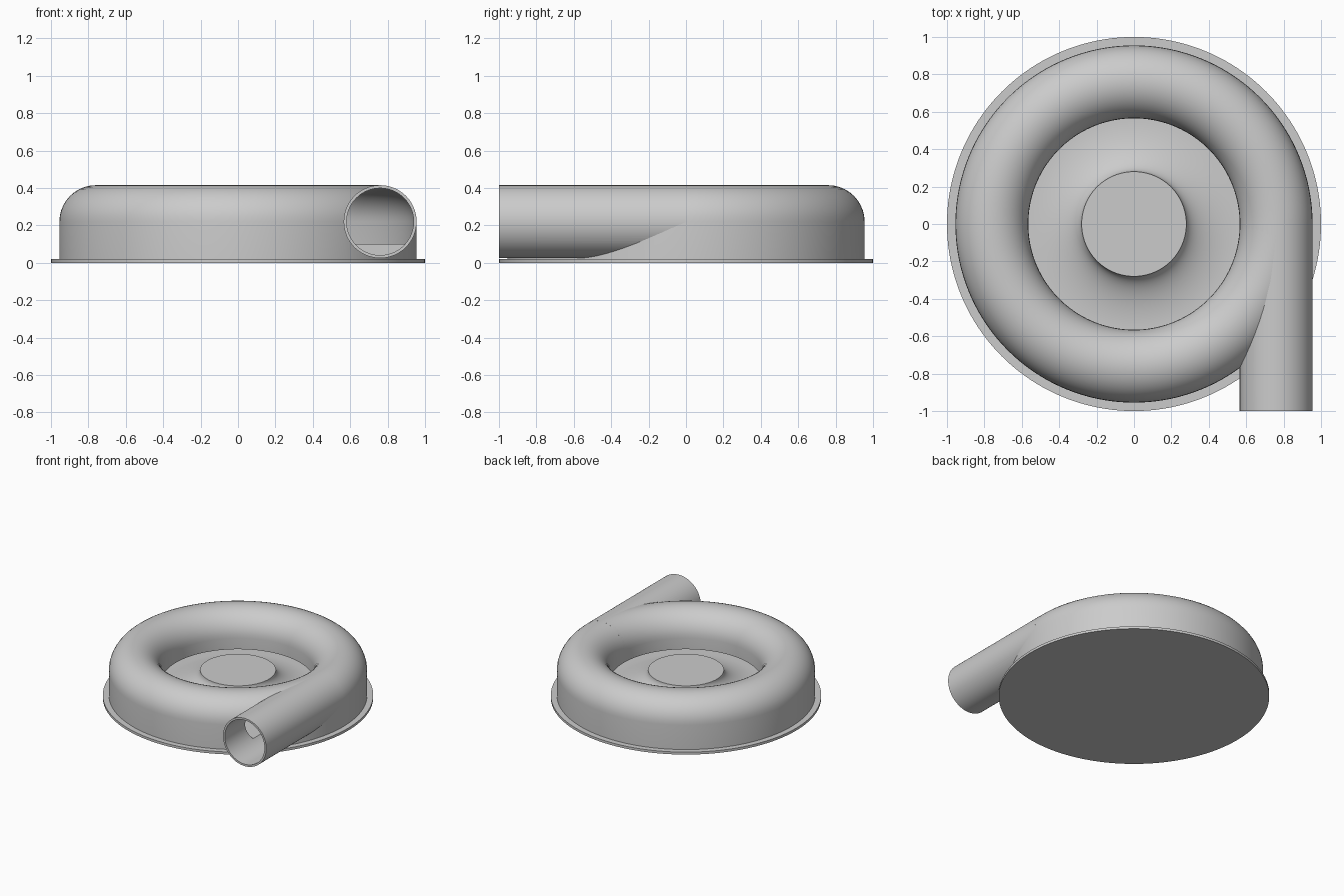
import bpy, bmesh
from math import pi, sin, cos, radians
from mathutils import Matrix

old = bpy.data.objects.get("Cube")
if old:
    bpy.data.objects.remove(old, do_unlink=True)

TUBE_R, TUBE_Z = 0.76, 0.22      # centre of the spiral tube section
OUTER, INNER = 0.195, 0.18       # tube radii
FLOOR, LIP = 0.1, 0.13
STEPS, SEGMENTS = 20, 160

grey = bpy.data.materials.new("light_grey")
grey.use_nodes = True
grey.diffuse_color = (0.6, 0.6, 0.6, 1)
grey.node_tree.nodes["Principled BSDF"].inputs["Base Color"].default_value = grey.diffuse_color


def finish(name, bm):
    bmesh.ops.remove_doubles(bm, verts=bm.verts, dist=1e-5)
    bmesh.ops.recalc_face_normals(bm, faces=bm.faces)
    mesh = bpy.data.meshes.new(name)
    bm.to_mesh(mesh)
    bm.free()
    mesh.materials.append(grey)
    obj = bpy.data.objects.new(name, mesh)
    bpy.context.collection.objects.link(obj)
    return obj


def revolve(name, profile, closed=False):
    bm = bmesh.new()
    verts = [bm.verts.new((r, 0, z)) for r, z in profile]
    pairs = list(zip(verts, verts[1:]))
    if closed:
        pairs.append((verts[-1], verts[0]))
    edges = [bm.edges.new(p) for p in pairs]
    bmesh.ops.spin(bm, geom=verts + edges, axis=(0, 0, 1), cent=(0, 0, 0),
                   angle=2 * pi, steps=SEGMENTS, use_merge=False)
    return finish(name, bm)


def cylinder(name, radius, y0, y1):
    bm = bmesh.new()
    bmesh.ops.create_cone(bm, cap_ends=True, segments=80, radius1=radius,
                          radius2=radius, depth=y1 - y0)
    move = Matrix.Translation((TUBE_R, (y0 + y1) / 2, TUBE_Z))
    bmesh.ops.transform(bm, matrix=move @ Matrix.Rotation(pi / 2, 4, "X"), verts=bm.verts)
    return finish(name, bm)


def select(obj):
    bpy.ops.object.select_all(action="DESELECT")
    obj.select_set(True)
    bpy.context.view_layer.objects.active = obj


def cut(obj, cutter):
    mod = obj.modifiers.new("cut", "BOOLEAN")
    mod.operation, mod.solver, mod.object = "DIFFERENCE", "EXACT", cutter
    select(obj)
    bpy.ops.object.modifier_apply(modifier=mod.name)


def dome(radius):
    """Half circle over the tube centre, from the outside to the inside."""
    return [(TUBE_R + radius * cos(pi * i / STEPS), TUBE_Z + radius * sin(pi * i / STEPS))
            for i in range(STEPS + 1)]


# Housing: flange, outer wall, rounded top, inner lip, cavity, floor and flared hub
rim = TUBE_R + OUTER
opening = TUBE_R - OUTER
hub_r, hub_z = 0.28, 0.225
flare = [(opening - (opening - hub_r) * sin(pi / 2 * i / STEPS),
          hub_z - (hub_z - FLOOR) * cos(pi / 2 * i / STEPS)) for i in range(STEPS + 1)]
profile = [(0, 0), (1, 0), (1, 0.02), (rim, 0.02)] + dome(OUTER)
profile += [(opening, LIP), (TUBE_R - INNER, LIP)] + dome(INNER)[::-1]
profile += [(TUBE_R + INNER, FLOOR)] + flare + [(0, hub_z)]
housing = revolve("housing", profile)

# Outlet pipe, tangent to the housing
pipe = cylinder("outlet_pipe", OUTER, -1.0, -0.003)

# Hollow the pipe and open it into the cavity
bore = cylinder("bore_cutter", INNER - 0.001, -1.1, -0.004)
cavity = revolve("cavity_cutter", dome(INNER) + [(TUBE_R - INNER, FLOOR), (TUBE_R + INNER, FLOOR)],
                 closed=True)
cut(housing, bore)
cut(pipe, bore)
cut(pipe, cavity)
for helper in (bore, cavity):
    bpy.data.objects.remove(helper, do_unlink=True)

for obj in (housing, pipe):
    select(obj)
    bpy.ops.object.shade_smooth_by_angle(angle=radians(30))
